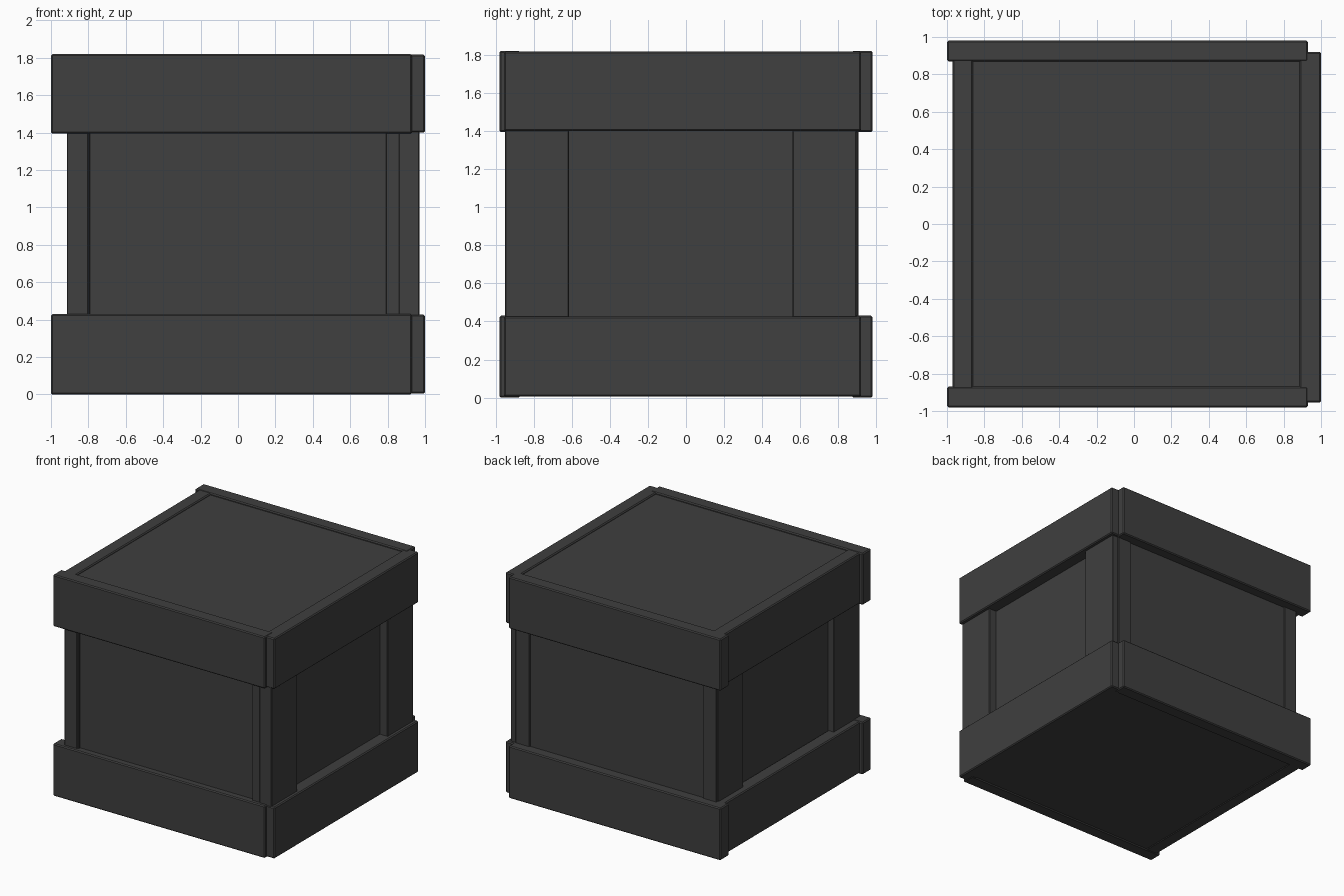
import bpy
from mathutils import Vector

if "Cube" in bpy.data.objects:
    bpy.data.objects.remove(bpy.data.objects["Cube"])

mat = bpy.data.materials.new("dark_grey")
mat.diffuse_color = (0.05, 0.05, 0.05, 1)
mat.use_nodes = True
mat.node_tree.nodes["Principled BSDF"].inputs["Base Color"].default_value = mat.diffuse_color


def board(name, lo, hi, bevel=0.008):
    """Box between two corners with softly chamfered edges."""
    lo, hi = Vector(lo), Vector(hi)
    bpy.ops.mesh.primitive_cube_add(size=1, location=(lo + hi) / 2)
    ob = bpy.context.object
    ob.name = name
    ob.scale = hi - lo
    bpy.ops.object.transform_apply(location=False, rotation=False, scale=True)
    ob.data.materials.append(mat)
    if bevel:
        mod = ob.modifiers.new("edge_wear", 'BEVEL')
        mod.width = bevel
        mod.segments = 1
    return ob


# inner box: side panels, lid and floor
board("crate_body", (-0.86, -0.925, 0.008), (0.90, 0.895, 1.805), 0)

# horizontal planks around the bottom and top
for level, z0, z1 in (("bottom", 0.0, 0.43), ("top", 1.395, 1.82)):
    board(f"front_{level}_plank", (-1, -0.98, z0), (0.93, -0.87, z1))
    board(f"back_{level}_plank", (-1, 0.87, z0), (0.93, 0.98, z1))
    board(f"right_{level}_plank", (0.885, -0.955, z0 + 0.005), (1, 0.92, z1 - 0.003))
    board(f"left_{level}_plank", (-0.97, -0.92, z0 + 0.005), (-0.86, 0.92, z1 - 0.003))

# vertical corner boards between the planks
Z0, Z1 = 0.2, 1.6
for side, x0, x1 in (("left", -0.91, -0.79), ("right", 0.79, 0.92)):
    board(f"front_{side}_upright", (x0, -0.945, Z0), (x1, -0.85, Z1), 0.004)
    board(f"back_{side}_upright", (x0, 0.80, Z0), (x1, 0.905, Z1), 0.004)
for end, y0, y1 in (("front", -0.95, -0.615), ("back", 0.56, 0.895)):
    board(f"right_{end}_upright", (0.86, y0, Z0), (0.97, y1, Z1), 0.004)
    board(f"left_{end}_upright", (-0.915, y0, Z0), (-0.80, y1, Z1), 0.004)
